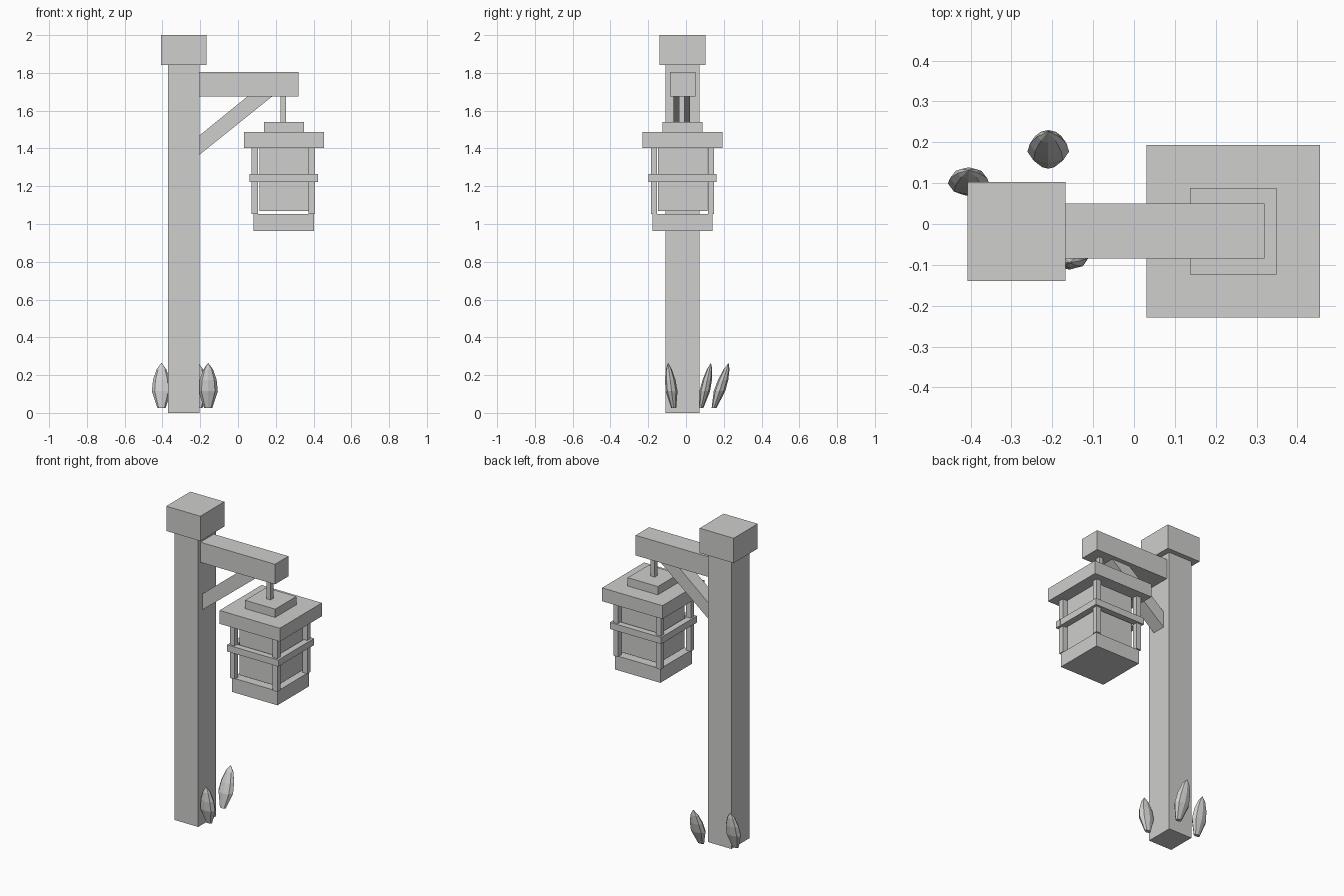
import bpy, bmesh, math

if "Cube" in bpy.data.objects:
    bpy.data.objects.remove(bpy.data.objects["Cube"])

mat = bpy.data.materials.new("plain grey")
mat.diffuse_color = (0.62, 0.62, 0.61, 1)
mat.use_nodes = True
mat.node_tree.nodes["Principled BSDF"].inputs["Base Color"].default_value = mat.diffuse_color


def finish(name, bm):
    bmesh.ops.recalc_face_normals(bm, faces=bm.faces)
    me = bpy.data.meshes.new(name)
    bm.to_mesh(me)
    bm.free()
    me.materials.append(mat)
    ob = bpy.data.objects.new(name, me)
    bpy.context.collection.objects.link(ob)
    return ob


def box(name, x, y, z):
    bm = bmesh.new()
    bmesh.ops.create_cube(bm, size=1)
    for v in bm.verts:
        v.co = [r[0] + (c + 0.5) * (r[1] - r[0]) for c, r in zip(v.co, (x, y, z))]
    return finish(name, bm)


def centred(name, cx, cy, hx, hy, z0, z1):
    return box(name, (cx - hx, cx + hx), (cy - hy, cy + hy), (z0, z1))


# Post, cap and arm
PX, CY = -0.288, -0.018
centred("post", PX, CY, 0.083, 0.09, 0, 1.842)
centred("post_cap", PX, CY, 0.12, 0.121, 1.842, 2.0)
box("arm", (-0.206, 0.32), (-0.085, 0.05), (1.676, 1.804))

# Diagonal brace: side profile extruded along y
bm = bmesh.new()
profile = [(-0.206, 1.365), (0.183, 1.677), (0.052, 1.677), (-0.206, 1.467)]
face = bm.faces.new([bm.verts.new((x, -0.066, z)) for x, z in profile])
ext = bmesh.ops.extrude_face_region(bm, geom=[face])
for v in ext["geom"]:
    if isinstance(v, bmesh.types.BMVert):
        v.co.y = 0.021
finish("brace", bm)

# Hanging lantern
LX = 0.242
centred("hanger_rod", LX - 0.002, CY - 0.004, 0.0145, 0.0145, 1.54, 1.677)
centred("roof_top", LX + 0.001, CY, 0.106, 0.106, 1.488, 1.541)
centred("roof", LX + 0.001, CY, 0.2125, 0.2115, 1.403, 1.488)
centred("lamp_body", LX + 0.003, CY, 0.131, 0.131, 1.069, 1.403)
centred("lantern_base", LX, CY, 0.16, 0.159, 0.963, 1.053)
for sx in (-1, 1):
    for sy in (-1, 1):
        centred("corner_post", LX - 0.002 + sx * 0.151, CY + sy * 0.151,
                0.0165, 0.0165, 1.053, 1.403)

# Band of four bars round the lantern
for s in (-1, 1):
    centred("band_bar_x", LX, CY + s * 0.16, 0.181, 0.02, 1.223, 1.265)
    centred("band_bar_y", LX + s * 0.16, CY, 0.02, 0.179, 1.223, 1.265)

# Leaning leaf buds: flattened eight-sided spindles
RINGS = [(0, 0.021), (0.09, 0.051), (0.15, 0.045), (0.205, 0.026)]
HEIGHT = 0.24


def leaf(name, x, y0, y1, depth):
    bm = bmesh.new()
    rows = []
    for h, r in RINGS:
        y = y0 + (y1 - y0) * h / HEIGHT
        rows.append([bm.verts.new((x + r * math.cos(a), y + r * depth * math.sin(a), 0.025 + h))
                     for a in (math.tau * i / 8 for i in range(8))])
    tip = bm.verts.new((x, y1, 0.025 + HEIGHT))
    bm.faces.new(rows[0][::-1])
    for i in range(8):
        j = (i + 1) % 8
        for a, b in zip(rows, rows[1:]):
            bm.faces.new((a[i], a[j], b[j], b[i]))
        bm.faces.new((rows[-1][i], rows[-1][j], tip))
    finish(name, bm)


leaf("leaf_left", -0.405, 0.08, 0.132, 0.55)
leaf("leaf_back", -0.21, 0.148, 0.226, 0.6)
leaf("leaf_right", -0.158, -0.065, -0.095, 0.62)
